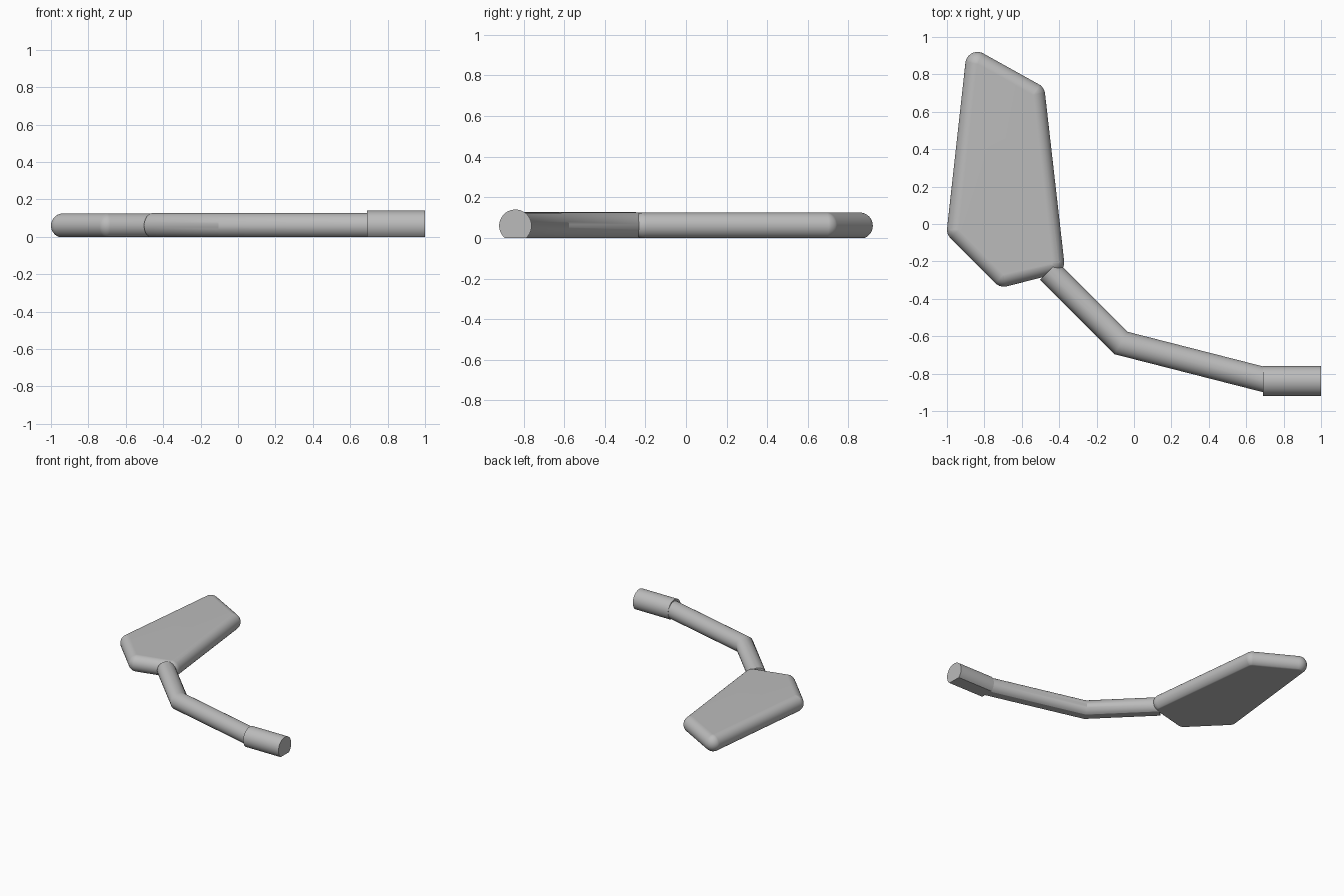
import bpy, bmesh, math
from mathutils import Vector, Matrix

cube = bpy.data.objects.get("Cube")
if cube:
    bpy.data.objects.remove(cube, do_unlink=True)

AXIS_Z = 0.06   # height of every centre line
SEGMENTS = 32

grey = bpy.data.materials.new("plain grey")
grey.use_nodes = True
grey.diffuse_color = (0.5, 0.5, 0.5, 1)
grey.node_tree.nodes["Principled BSDF"].inputs["Base Color"].default_value = (0.5, 0.5, 0.5, 1)


def finish(name, bm):
    """Cut the part flat at the ground and turn it into a shaded object."""
    bmesh.ops.bisect_plane(bm, geom=bm.verts[:] + bm.edges[:] + bm.faces[:],
                           plane_co=(0, 0, 0), plane_no=(0, 0, 1), clear_inner=True)
    bmesh.ops.holes_fill(bm, edges=[e for e in bm.edges if e.is_boundary])
    bmesh.ops.dissolve_limit(bm, angle_limit=math.radians(0.5), verts=bm.verts[:], edges=bm.edges[:])
    bmesh.ops.recalc_face_normals(bm, faces=bm.faces[:])
    mesh = bpy.data.meshes.new(name)
    bm.to_mesh(mesh)
    bm.free()
    mesh.materials.append(grey)
    obj = bpy.data.objects.new(name, mesh)
    bpy.context.collection.objects.link(obj)
    bpy.ops.object.select_all(action='DESELECT')
    obj.select_set(True)
    bpy.context.view_layer.objects.active = obj
    bpy.ops.object.shade_smooth_by_angle(angle=math.radians(30))
    obj.modifiers.new("face weighted shading", 'WEIGHTED_NORMAL').keep_sharp = True


def rounded_plate(name, corners, radius):
    """Hull around a ball at each corner."""
    bm = bmesh.new()
    for x, y in corners:
        bmesh.ops.create_uvsphere(bm, u_segments=SEGMENTS, v_segments=SEGMENTS // 2, radius=radius,
                                  matrix=Matrix.Translation((x, y, AXIS_Z)))
    hull = bmesh.ops.convex_hull(bm, input=bm.verts[:])
    unused = {g for g in hull["geom_interior"] if isinstance(g, bmesh.types.BMVert)}
    bmesh.ops.delete(bm, geom=list(unused), context='VERTS')
    kept = {g for g in hull["geom"] if isinstance(g, bmesh.types.BMFace) and g.is_valid}
    bmesh.ops.delete(bm, geom=[f for f in bm.faces if f not in kept], context='FACES')
    finish(name, bm)


def round_bar(name, path, radius):
    """Round bar with mitred bends along a level path."""
    points = [Vector(p) for p in path]
    bm = bmesh.new()
    rings = []
    for i, p in enumerate(points):
        before = (p - points[i - 1]).normalized() if i else None
        after = (points[i + 1] - p).normalized() if i + 1 < len(points) else None
        before, after = before or after, after or before
        along = (before + after).normalized()
        side = Vector((-along.y, along.x)) / along.dot(after)
        ring = []
        for k in range(SEGMENTS):
            a = math.tau * (k + 0.5) / SEGMENTS
            xy = p + side * radius * math.cos(a)
            ring.append(bm.verts.new((xy.x, xy.y, AXIS_Z + radius * math.sin(a))))
        rings.append(ring)
    for r, s in zip(rings, rings[1:]):
        for k in range(SEGMENTS):
            n = (k + 1) % SEGMENTS
            bm.faces.new((r[k], r[n], s[n], s[k]))
    bm.faces.new(rings[0])
    bm.faces.new(rings[-1])
    finish(name, bm)


# Broad blade with rounded rim
rounded_plate("blade", [(-0.935, -0.03), (-0.837, 0.855), (-0.54, 0.69),
                        (-0.438, -0.205), (-0.696, -0.27)], 0.065)

# Bent arm and the thicker end sleeve
round_bar("bent_arm", [(-0.455, -0.251), (-0.07, -0.636), (0.72, -0.838)], 0.067)
round_bar("end_sleeve", [(0.69, -0.84), (1.0, -0.84)], 0.08)
